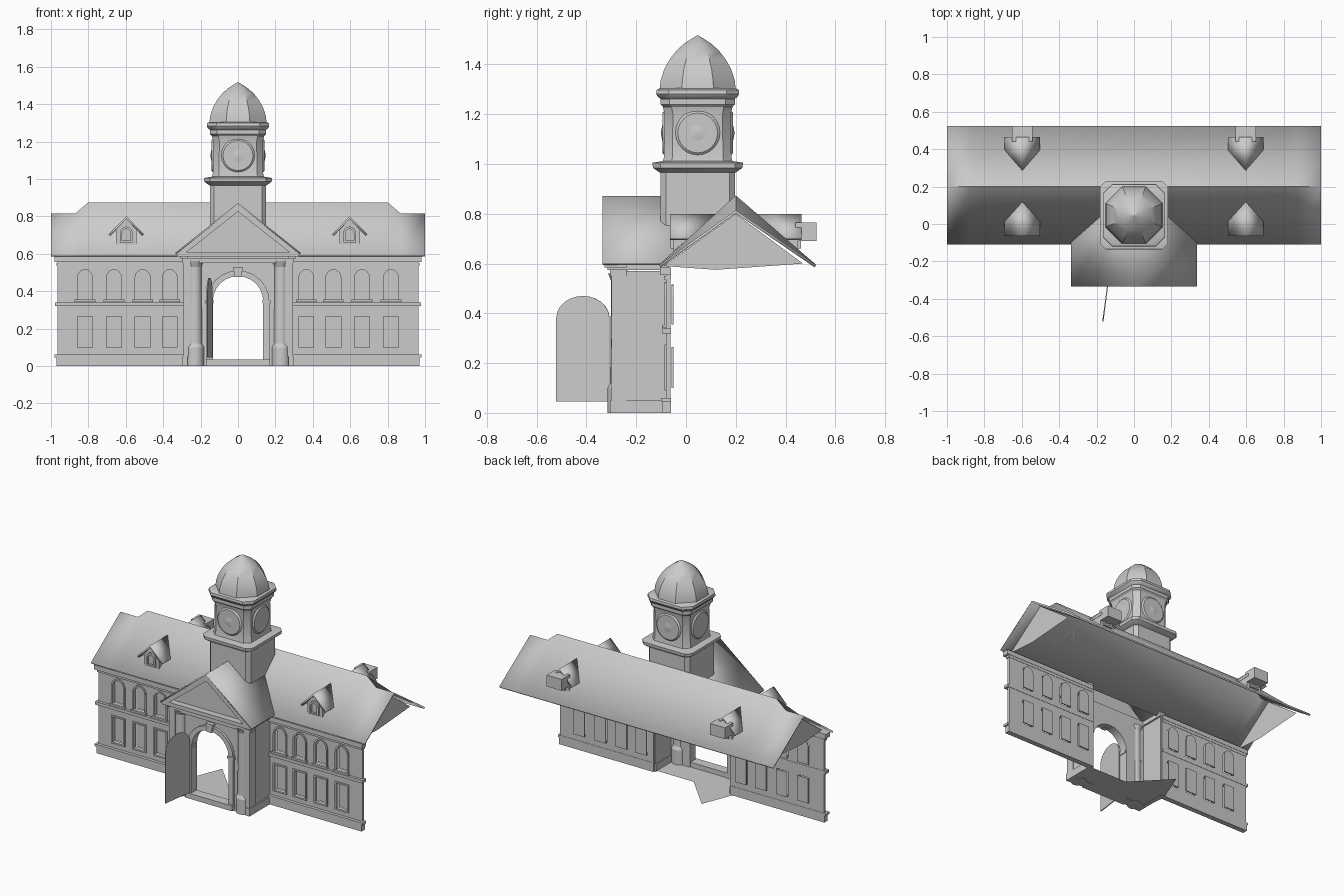
import bpy, bmesh, math
from mathutils import Matrix, Vector

if "Cube" in bpy.data.objects:
    bpy.data.objects.remove(bpy.data.objects["Cube"])

STONE = (0.6, 0.6, 0.6, 1)
stone = bpy.data.materials.new("pale_grey_stone")
stone.use_nodes = True
stone.diffuse_color = STONE
stone.node_tree.nodes["Principled BSDF"].inputs["Base Color"].default_value = STONE
made = []


def finish(name, mesh):
    mesh.materials.clear()
    mesh.materials.append(stone)
    ob = bpy.data.objects.new(name, mesh)
    bpy.context.scene.collection.objects.link(ob)
    made.append(ob)
    return ob


def poly(name, verts, faces, thick=0):
    me = bpy.data.meshes.new(name)
    me.from_pydata(verts, [], faces)
    bm = bmesh.new()
    bm.from_mesh(me)
    bmesh.ops.recalc_face_normals(bm, faces=bm.faces)
    bm.to_mesh(me)
    bm.free()
    ob = finish(name, me)
    if thick:
        mod = ob.modifiers.new("thickness", 'SOLIDIFY')
        mod.thickness = thick
        mod.offset = 0
    return ob


def box(name, x, y, z):
    bm = bmesh.new()
    size = (x[1] - x[0], y[1] - y[0], z[1] - z[0])
    mid = (sum(x) / 2, sum(y) / 2, sum(z) / 2)
    bmesh.ops.create_cube(bm, size=1, matrix=Matrix.Translation(mid) @ Matrix.Diagonal((*size, 1)))
    me = bpy.data.meshes.new(name)
    bm.to_mesh(me)
    bm.free()
    return finish(name, me)


def opening(cx, half, z0, spring, rise=0):
    """Outline of a door or window; a rise gives it an arched head."""
    pts = [(cx - half, z0), (cx + half, z0)]
    if not rise:
        return pts + [(cx + half, spring), (cx - half, spring)]
    n = 12
    return pts + [(cx + half * math.cos(math.pi * i / n), spring + rise * math.sin(math.pi * i / n))
                  for i in range(n + 1)]


def panel(name, outlines, y0, y1):
    """Upright slab with holes, made from outlines in x and z."""
    cu = bpy.data.curves.new(name, 'CURVE')
    cu.dimensions, cu.fill_mode = '2D', 'BOTH'
    cu.extrude = (y1 - y0) / 2
    for pts in outlines:
        sp = cu.splines.new('POLY')
        sp.points.add(len(pts) - 1)
        for p, (a, b) in zip(sp.points, pts):
            p.co = (a, b, 0, 1)
        sp.use_cyclic_u = True
    tmp = bpy.data.objects.new(name + "_outline", cu)
    me = bpy.data.meshes.new_from_object(tmp)
    bpy.data.objects.remove(tmp)
    me.transform(Matrix.Translation((0, (y0 + y1) / 2, 0)) @ Matrix.Rotation(math.pi / 2, 4, 'X'))
    return finish(name, me)


def loft(name, sections, chamfer, cy=0.047, base=None):
    """Tower stage: stacked squares (z, half width) with cut corners."""
    verts, faces = [], []
    for z, h in sections:
        k = h * (1 - chamfer)
        ring = [(h, -k), (h, k), (k, h), (-k, h), (-h, k), (-h, -k), (-k, -h), (k, -h)]
        verts += [(x, y + cy, z) for x, y in ring]
    if base:
        verts[:8] = [(x, y, base(y)) for x, y, z in verts[:8]]
    for r in range(len(sections) - 1):
        for i in range(8):
            j = (i + 1) % 8
            faces.append((r * 8 + i, r * 8 + j, r * 8 + 8 + j, r * 8 + 8 + i))
    if not base:
        faces.append(tuple(range(7, -1, -1)))
    faces.append(tuple(len(verts) - 8 + i for i in range(8)))
    return poly(name, verts, faces)


def lathe(name, at, parts, seg=16):
    """Column of stacked cones: (z0, z1, r0, r1)."""
    bm = bmesh.new()
    for z0, z1, r0, r1 in parts:
        bmesh.ops.create_cone(bm, cap_ends=True, segments=seg, radius1=r0, radius2=r1, depth=z1 - z0,
                              matrix=Matrix.Translation((*at, (z0 + z1) / 2)))
    me = bpy.data.meshes.new(name)
    bm.to_mesh(me)
    bm.free()
    return finish(name, me)


def dormer(name, cx, d):
    P = lambda x, t, z: (cx + x, 0.2 + d * t, z)
    front = [P(-.055, .25, .65), P(.055, .25, .65), P(.055, .25, .735), P(0, .25, .785), P(-.055, .25, .735)]
    poly(name + "_wall", front + [P(.055, .15, .735), P(-.055, .15, .735)],
         [(0, 1, 2, 3, 4), (1, 5, 2), (0, 4, 6)])
    poly(name + "_roof", [P(-.09, .265, .7), P(0, .265, .793), P(.09, .265, .7),
                          P(-.09, .18, .7), P(0, .08, .793), P(.09, .18, .7)],
         [(0, 1, 4, 3), (1, 2, 5, 4)], .014)
    y = 0.2 + d * .256
    panel(name + "_window_frame", [opening(cx, .034, .66, .71, .035), opening(cx, .022, .67, .71, .022)],
          y - .006, y + .006)
    if d > 0:
        box(name + "_projection", (cx - .055, cx + .055), (.44, .525), (.69, .765))


# Wings: wall with two rows of windows, mouldings and panes
for s, side in ((1, "left"), (-1, "right")):
    X = lambda a, b: tuple(sorted((s * a, s * b)))
    x0, x1 = X(.28, .965)
    holes, frames, panes = [], [], []
    for c in (.365, .51, .663, .818):
        for z0, spring, rise in ((.1, .265, 0), (.355, .47, .045)):
            holes.append(opening(s * c, .04, z0, spring, rise))
            panes.append(holes[-1])
            frames += [opening(s * c, .05, z0 - .01, spring + (0 if rise else .01), rise and rise + .01),
                       holes[-1]]
        box(side + "_window_sill", X(c - .055, c + .055), (-.096, -.07), (.342, .354))
    panel(side + "_wing_wall", [[(x0, 0), (x1, 0), (x1, .58), (x0, .58)]] + holes, -.08, -.062)
    panel(side + "_window_frames", frames, -.087, -.078)
    panel(side + "_window_panes", panes, -.058, -.05)
    for part, reach, y, z in (("base", .97, -.095, (0, .045)), ("base_ledge", .98, -.1, (.045, .06)),
                              ("floor_band", .978, -.097, (.32, .34)), ("frieze_band", .97, -.088, (.535, .55)),
                              ("cornice", .98, -.105, (.555, .585))):
        box(side + "_wing_" + part, X(.285, reach), (y, -.06), z)

    # Portico sides, columns and half entablature
    box(side + "_portico_side", X(.275, .29), (-.29, -.07), (0, .57))
    box(side + "_portico_side_base", X(.27, .298), (-.305, -.07), (0, .05))
    box(side + "_portico_side_cornice", X(.27, .31), (-.315, -.07), (.575, .605))
    box(side + "_portico_pilaster", X(.25, .295), (-.3, -.24), (.05, .575))
    lathe(side + "_column", (s * .23, -.265),
          [(0, .1, .05, .05), (.1, .12, .05, .04), (.12, .53, .04, .036), (.53, .56, .036, .048)])

    # Gable infill under the roof end
    poly(side + "_gable_infill", [(s * .93, -.09, .59), (s * .93, .2, .8), (s * .93, .47, .6), (s * .93, .12, .575)],
         [(0, 1, 2, 3)])
    dormer(side + "_front_dormer", s * .597, -1)
    dormer(side + "_back_dormer", s * .597, 1)

# Portico front with its arch
arch = opening(0, .135, .0, .345, .135)
panel("portico_front_wall", [[(-.28, 0), (.28, 0), (.28, .6), (-.28, .6)], arch], -.275, -.235)
panel("arch_surround", [opening(0, .168, 0, .345, .165), arch], -.292, -.27)
panel("keystone", [[(-.018, .475), (.018, .475), (.026, .53), (-.026, .53)]], -.302, -.27)
for s in (1, -1):
    box("arch_impost", tuple(sorted((s * .13, s * .175))), (-.298, -.24), (.335, .352))
box("threshold", (-.17, .17), (-.305, -.24), (0, .035))
poly("portico_floor", [(-.29, -.3, .003), (.29, -.3, .003), (.29, -.08, .003), (0, -.08, .003),
                       (-.22, .15, .003), (-.31, -.08, .003)], [(0, 1, 2, 3, 4, 5)])
box("portico_architrave", (-.3, .3), (-.305, -.24), (.55, .575))
box("portico_cornice", (-.325, .325), (-.328, -.24), (.585, .61))

# Pediment and portico roof
panel("tympanum", [[(-.31, .6), (.31, .6), (0, .845)]], -.285, -.27)
panel("raking_cornice", [[(-.335, .595), (-.27, .612), (0, .825), (.27, .612), (.335, .595), (0, .868)]],
      -.333, -.275)
poly("portico_roof", [(-.335, -.335, .6), (0, -.335, .868), (.335, -.335, .6),
                      (-.335, -.09, .6), (0, .2, .868), (.335, -.09, .6)],
     [(0, 1, 4, 3), (1, 2, 5, 4)], .008)

# Open door leaf, swung outward
door = panel("open_door", [opening(.11, .108, .045, .38, .09)], -.003, .003)
door.data.transform(Matrix.Translation((-.138, -.305, 0)) @ Matrix.Rotation(math.radians(-97.5), 4, 'Z'))

# Main roof: raised ridge dropping to a lower gable at each end
rows = [(x, z) for x, z in ((-1, .808), (-.87, .808), (-.8, .868), (.8, .868), (.87, .808), (1, .808))]
verts = [p for x, z in rows for p in ((x, -.105, .59), (x, .2, z), (x, .52, .59))]
poly("main_roof", verts, [(3 * i + k, 3 * i + k + 1, 3 * i + k + 4, 3 * i + k + 3)
                          for i in range(5) for k in range(2)], .012)

# Clock tower
loft("tower_shaft", [(.6, .15), (.97, .15)], .15, base=lambda y: min(.85, .6 + .88 * (y + .105)))
loft("tower_lower_ledge", [(.965, .152), (.985, .18), (1.005, .182), (1.012, .14)], .17)
loft("clock_stage", [(1, .142), (1.03, .135), (1.2, .133), (1.23, .14), (1.24, .15), (1.262, .15)], .25)
loft("tower_upper_ledge", [(1.255, .14), (1.27, .16), (1.282, .167), (1.298, .165), (1.305, .15)], .3)
loft("dome", [(1.3, .153), (1.335, .149), (1.38, .135), (1.42, .113), (1.455, .086),
              (1.485, .053), (1.503, .025), (1.517, .002)], .586)
for i in range(4):
    bm = bmesh.new()
    turn = Matrix.Translation((0, .047, 1.125)) @ Matrix.Rotation(i * math.pi / 2, 4, 'Z')
    lie = Matrix.Rotation(math.pi / 2, 4, 'X')
    for r0, r1, depth in ((.092, .08, .01), (.08, .003, .016)):
        bmesh.ops.create_cone(bm, cap_ends=True, segments=24, radius1=r0, radius2=r1, depth=depth,
                              matrix=turn @ Matrix.Translation((0, -.132 - depth / 2, 0)) @ lie)
    me = bpy.data.meshes.new("clock_face")
    bm.to_mesh(me)
    bm.free()
    finish("clock_face", me)

# Smooth shading with sharp edges kept
bpy.ops.object.select_all(action='DESELECT')
for ob in made:
    ob.select_set(True)
bpy.context.view_layer.objects.active = made[0]
bpy.ops.object.shade_smooth_by_angle(angle=math.radians(30))
